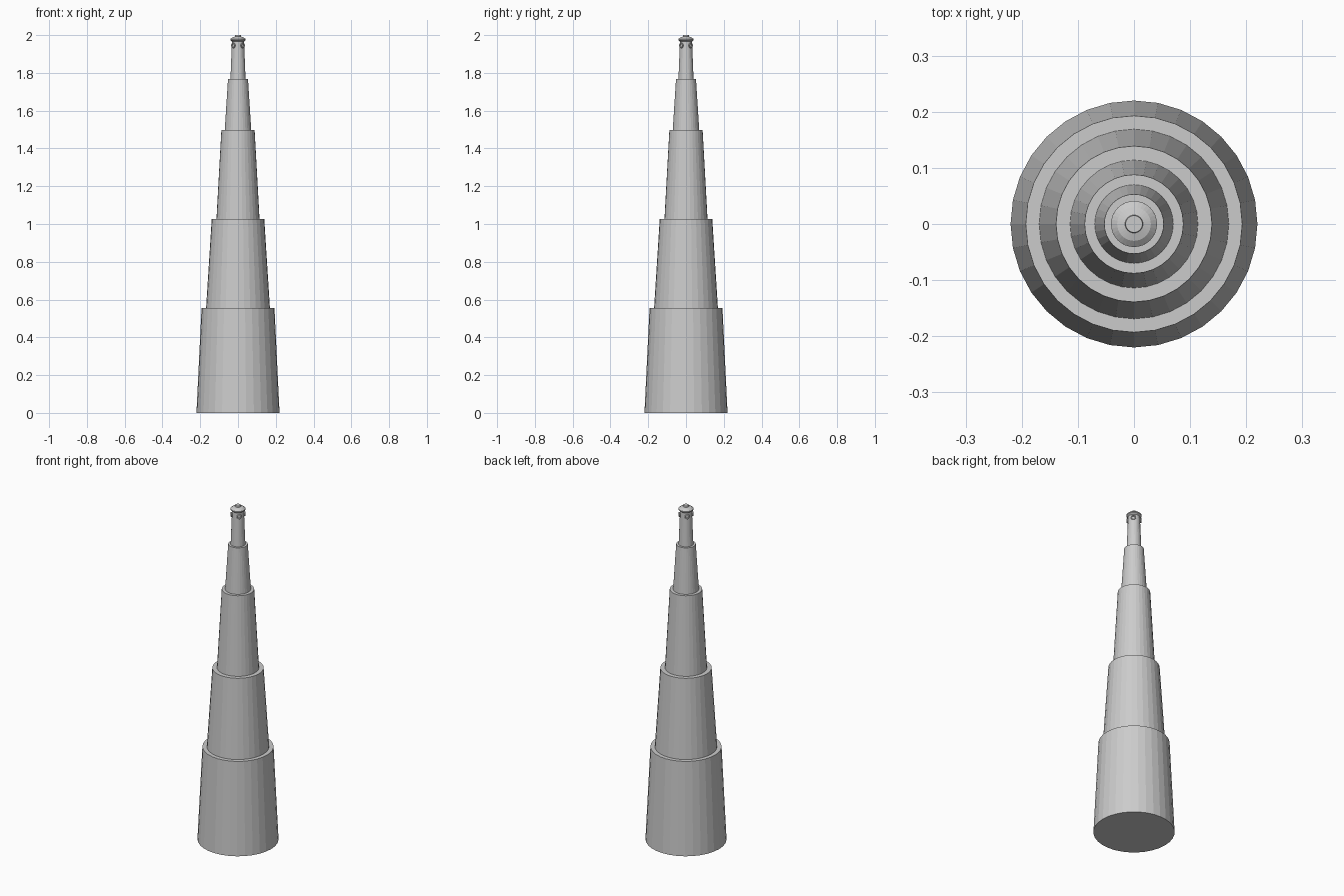
import bpy, math
from mathutils import Vector

if "Cube" in bpy.data.objects:
    bpy.data.objects.remove(bpy.data.objects["Cube"])


def lathe(name, profile, sides=32):
    """Revolve (radius, z) points around z and close both ends."""
    verts, faces = [], []
    for r, z in profile:
        for i in range(sides):
            a = 2 * math.pi * i / sides
            verts.append((r * math.cos(a), r * math.sin(a), z))
    for k in range(len(profile) - 1):
        for i in range(sides):
            j = (i + 1) % sides
            faces.append((k * sides + i, k * sides + j,
                          (k + 1) * sides + j, (k + 1) * sides + i))
    faces.append(tuple(reversed(range(sides))))
    top = (len(profile) - 1) * sides
    faces.append(tuple(range(top, top + sides)))
    mesh = bpy.data.meshes.new(name)
    mesh.from_pydata(verts, [], faces)
    obj = bpy.data.objects.new(name, mesh)
    bpy.context.collection.objects.link(obj)
    return obj


# Stepped tapering mast, each tier narrower than the one below
lathe("mast_tiers", [
    (0.22, 0.0), (0.193, 0.555),
    (0.169, 0.555), (0.139, 1.027),
    (0.114, 1.027), (0.088, 1.497),
    (0.070, 1.497), (0.053, 1.767),
    (0.040, 1.767), (0.032, 1.972),
])

# Brimmed cap with a small flat finial
lathe("cap", [
    (0.032, 1.966), (0.041, 1.973), (0.041, 1.979),
    (0.030, 1.988), (0.016, 1.992), (0.015, 2.0),
])

# Four small ring fittings on the diagonals below the cap
for i in range(4):
    a = math.pi / 4 + i * math.pi / 2
    out = Vector((math.cos(a), math.sin(a), 0))
    bpy.ops.mesh.primitive_torus_add(
        major_segments=16, minor_segments=6,
        major_radius=0.011, minor_radius=0.004,
        location=out * 0.036 + Vector((0, 0, 1.945)),
        rotation=out.to_track_quat('Z', 'Y').to_euler())
    bpy.context.object.name = f"ring_fitting_{i + 1}"
